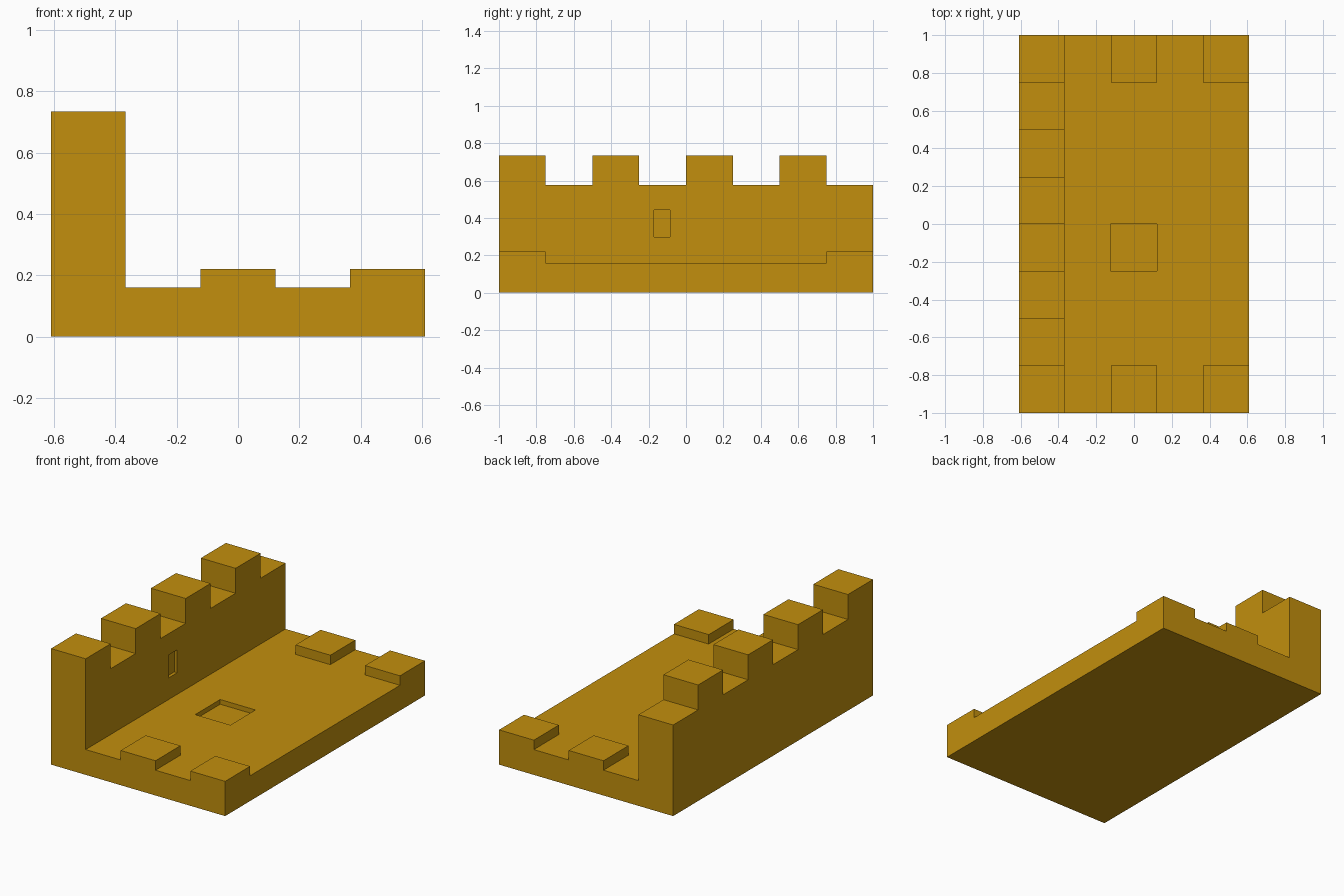
import bpy
import bmesh

cube = bpy.data.objects.get("Cube")
if cube:
    bpy.data.objects.remove(cube, do_unlink=True)

# Single ochre colour
ochre = bpy.data.materials.new("ochre")
ochre.use_nodes = True
COLOUR = (0.54, 0.275, 0.004, 1)
ochre.diffuse_color = COLOUR
ochre.node_tree.nodes["Principled BSDF"].inputs["Base Color"].default_value = COLOUR

HALF_W, HALF_L = 0.61, 1.0
WALL_X, BLOCK_X, CORNER_X = -0.367, 0.122, 0.366
FLOOR_Z, BLOCK_Z, CRENEL_Z, TOP_Z = 0.16, 0.22, 0.577, 0.735
STEP = HALF_L / 4


def add_object(name, bm):
    bmesh.ops.recalc_face_normals(bm, faces=bm.faces)
    mesh = bpy.data.meshes.new(name)
    bm.to_mesh(mesh)
    bm.free()
    mesh.materials.append(ochre)
    obj = bpy.data.objects.new(name, mesh)
    bpy.context.collection.objects.link(obj)
    return obj


def extrude_profile(name, points):
    """Extrude an x-z outline along the whole length."""
    bm = bmesh.new()
    face = bm.faces.new([bm.verts.new((x, -HALF_L, z)) for x, z in points])
    moved = bmesh.ops.extrude_face_region(bm, geom=[face])["geom"]
    verts = [g for g in moved if isinstance(g, bmesh.types.BMVert)]
    bmesh.ops.translate(bm, vec=(0, 2 * HALF_L, 0), verts=verts)
    return add_object(name, bm)


def cut_box(target, name, xs, ys, zs):
    """Subtract a box given by its ranges on each axis."""
    bm = bmesh.new()
    bmesh.ops.create_cube(bm, size=1)
    for v in bm.verts:
        v.co = [r[0] if c < 0 else r[1] for c, r in zip(v.co, (xs, ys, zs))]
    cutter = add_object(name, bm)
    cutter.hide_render = True
    mod = target.modifiers.new(name, 'BOOLEAN')
    mod.operation, mod.solver, mod.object = 'DIFFERENCE', 'EXACT', cutter
    bpy.context.view_layer.objects.active = target
    bpy.ops.object.modifier_apply(modifier=mod.name)
    bpy.data.objects.remove(cutter, do_unlink=True)


# Wall and floor with stepped ends
castle = extrude_profile("castle_wall_and_floor", [
    (-HALF_W, 0), (HALF_W, 0), (HALF_W, BLOCK_Z), (CORNER_X, BLOCK_Z),
    (CORNER_X, FLOOR_Z), (BLOCK_X, FLOOR_Z), (BLOCK_X, BLOCK_Z),
    (-BLOCK_X, BLOCK_Z), (-BLOCK_X, FLOOR_Z), (WALL_X, FLOOR_Z),
    (WALL_X, TOP_Z), (-HALF_W, TOP_Z)])

# Open floor between the end blocks
cut_box(castle, "floor_clearing", (-0.2, 0.8), (-3 * STEP, 3 * STEP), (FLOOR_Z, 0.5))

# Gaps between the battlements, the last one open at the back
for i in range(4):
    y = -HALF_L + STEP * (2 * i + 1)
    end = y + STEP if i < 3 else HALF_L + 0.1
    cut_box(castle, "battlement_gap", (-0.8, -0.2), (y, end), (CRENEL_Z, 1))

# Shallow square pit in the floor and narrow recess in the wall
cut_box(castle, "floor_pit", (-0.125, 0.122), (-STEP, 0), (FLOOR_Z - 0.03, 0.3))
cut_box(castle, "wall_slot", (WALL_X - 0.02, -0.2), (-0.17, -0.085), (0.297, 0.442))
